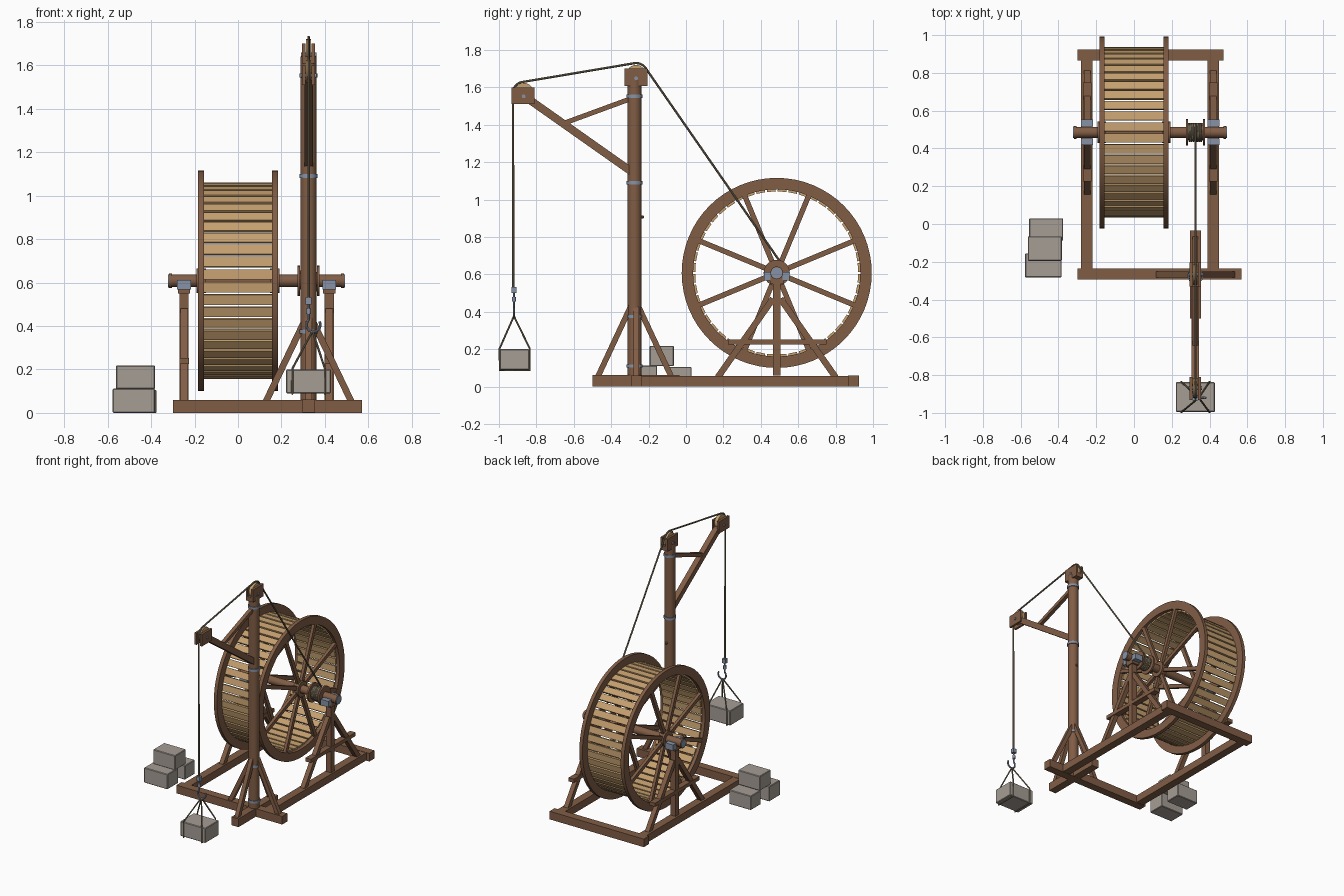
import bpy, bmesh, math
from mathutils import Vector, Matrix

if "Cube" in bpy.data.objects:
    bpy.data.objects.remove(bpy.data.objects["Cube"])


def material(name, rgb):
    m = bpy.data.materials.new(name)
    m.diffuse_color = (*rgb, 1)
    m.use_nodes = True
    m.node_tree.nodes["Principled BSDF"].inputs["Base Color"].default_value = m.diffuse_color
    return m


WOOD = material("brown_timber", (0.22, 0.11, 0.06))
PLANK = material("pale_plank", (0.56, 0.35, 0.16))
ROPE = material("hemp_rope", (0.22, 0.18, 0.115))
IRON = material("blue_grey_iron", (0.24, 0.29, 0.38))
STONE = material("grey_stone", (0.38, 0.34, 0.30))


def finish(name, bm, mat, smooth=False):
    me = bpy.data.meshes.new(name)
    bmesh.ops.recalc_face_normals(bm, faces=bm.faces)
    bm.to_mesh(me)
    bm.free()
    me.materials.append(mat)
    ob = bpy.data.objects.new(name, me)
    bpy.context.collection.objects.link(ob)
    if smooth:
        bpy.ops.object.select_all(action='DESELECT')
        ob.select_set(True)
        bpy.context.view_layer.objects.active = ob
        bpy.ops.object.shade_smooth_by_angle(angle=math.radians(35))
    return ob


def box(name, x, y, z, mat, bevel=0.0):
    """Box from (min, max) pairs."""
    bm = bmesh.new()
    c = Vector((sum(x) / 2, sum(y) / 2, sum(z) / 2))
    s = (x[1] - x[0], y[1] - y[0], z[1] - z[0], 1)
    bmesh.ops.create_cube(bm, size=1, matrix=Matrix.Translation(c) @ Matrix.Diagonal(s))
    if bevel:
        bmesh.ops.bevel(bm, geom=bm.edges[:], offset=bevel, segments=1, affect='EDGES')
    return finish(name, bm, mat)


def add_beam(bm, p, q, w, d, side):
    """Box from p to q, w wide along side and d deep across it."""
    p, q, side = Vector(p), Vector(q), Vector(side)
    axis = (q - p).normalized()
    rot = Matrix((side, axis.cross(side), axis)).transposed().to_4x4()
    m = Matrix.Translation((p + q) / 2) @ rot @ Matrix.Diagonal((w, d, (q - p).length, 1))
    bmesh.ops.create_cube(bm, size=1, matrix=m)


def beam(name, p, q, w, d, side, mat=WOOD):
    bm = bmesh.new()
    add_beam(bm, p, q, w, d, side)
    return finish(name, bm, mat)


def rod(name, p, q, r, mat, n=24):
    bm = bmesh.new()
    p, q = Vector(p), Vector(q)
    m = Matrix.Translation((p + q) / 2) @ (q - p).to_track_quat('Z', 'Y').to_matrix().to_4x4()
    bmesh.ops.create_cone(bm, cap_ends=True, segments=n, radius1=r, radius2=r,
                          depth=(q - p).length, matrix=m)
    return finish(name, bm, mat, True)


def cable(name, pts, r, mat):
    """Round tube along a path, turned into a mesh."""
    cu = bpy.data.curves.new(name, 'CURVE')
    cu.dimensions = '3D'
    cu.bevel_depth, cu.bevel_resolution, cu.use_fill_caps = r, 2, True
    sp = cu.splines.new('POLY')
    sp.points.add(len(pts) - 1)
    for a, b in zip(sp.points, pts):
        a.co = (*b, 1)
    tmp = bpy.data.objects.new(name + "_path", cu)
    bpy.context.collection.objects.link(tmp)
    bpy.context.view_layer.update()
    bm = bmesh.new()
    me = bpy.data.meshes.new_from_object(tmp.evaluated_get(bpy.context.evaluated_depsgraph_get()))
    bm.from_mesh(me)
    bpy.data.objects.remove(tmp)
    return finish(name, bm, mat, True)


X, Y = (1, 0, 0), (0, 1, 0)
CY, CZ = 0.485, 0.608          # wheel axis
MX, MY = 0.325, -0.275         # mast position

# Ground frame
for nm, x in (("left", (-0.28, -0.22)), ("right", (0.39, 0.45))):
    box(nm + "_sill", x, (-0.235, 0.865), (0.002, 0.058), WOOD)
box("front_sill", (-0.30, 0.57), (-0.295, -0.235), (0, 0.06), WOOD)
box("back_sill", (-0.30, 0.475), (0.865, 0.925), (0, 0.06), WOOD)
box("mast_foot_beam", (0.296, 0.354), (-0.50, -0.035), (0.001, 0.062), WOOD)

# Trestles carrying the axle
for nm, x in (("left", -0.248), ("right", 0.42)):
    box(nm + "_post", (x - 0.021, x + 0.021), (CY - 0.021, CY + 0.021), (0.06, 0.565), WOOD)
    box(nm + "_bearing_block", (x - 0.028, x + 0.028), (CY - 0.035, CY + 0.035), (0.55, 0.605), WOOD)
    for s in (-1, 1):
        beam(nm + "_trestle_leg", (x, CY + s * 0.315, 0.05), (x, CY + s * 0.02, 0.47), 0.034, 0.034, X)
        box(nm + "_bearing_lug", (x - 0.032, x + 0.032),
            sorted((CY + s * 0.032, CY + s * 0.068)), (0.568, 0.612), IRON)
    box(nm + "_tie_bar", (x - 0.022, x + 0.022), (0.225, 0.75), (0.225, 0.252), WOOD)

# Axle, end collars and iron end plates
rod("axle", (-0.31, CY, CZ), (0.48, CY, CZ), 0.029, WOOD)
for x, s in ((-0.318, -1), (0.488, 1)):
    rod("axle_collar", (x, CY, CZ), (x - s * 0.014, CY, CZ), 0.034, WOOD)
    rod("axle_end_plate", (x + s * 0.004, CY, CZ), (x - s * 0.002, CY, CZ), 0.03, IRON)

# Wheel rims, hubs and spokes
for nm, x in (("left", -0.17), ("right", 0.17)):
    bm = bmesh.new()
    prof = [bm.verts.new((x + a, CY, CZ + r)) for a, r in
            ((-0.013, 0.447), (0.013, 0.447), (0.013, 0.508), (-0.013, 0.508))]
    edges = [bm.edges.new((prof[i], prof[(i + 1) % 4])) for i in range(4)]
    bmesh.ops.spin(bm, geom=prof + edges, cent=(x, CY, CZ), axis=X, angle=math.tau, steps=64)
    bmesh.ops.remove_doubles(bm, verts=bm.verts, dist=1e-4)
    finish(nm + "_rim", bm, WOOD, True)
    rod(nm + "_hub", (x - 0.022, CY, CZ), (x + 0.022, CY, CZ), 0.057, WOOD)
    bm = bmesh.new()
    for i in range(8):
        a = math.radians(22.5 + 45 * i)
        d = Vector((0, math.cos(a), math.sin(a)))
        c = Vector((x, CY, CZ))
        add_beam(bm, c + d * 0.04, c + d * 0.455, 0.022, 0.028, X)
    finish(nm + "_spokes", bm, WOOD)

# Tread planks
bm = bmesh.new()
for i in range(48):
    a = math.tau * (i + 0.5) / 48
    d = Vector((0, math.cos(a), math.sin(a)))
    c = Vector((0, CY, CZ))
    add_beam(bm, c + d * 0.435, c + d * 0.451, 0.318, 0.047, X)
finish("tread_planks", bm, PLANK)

# Rope drum
for x in (0.28, 0.37):
    rod("drum_flange", (x - 0.006, CY, CZ), (x + 0.006, CY, CZ), 0.07, WOOD)
rod("drum_core", (0.28, CY, CZ), (0.37, CY, CZ), 0.04, WOOD)
coil = [(0.29 + 0.07 * i / 112, CY + 0.044 * math.cos(math.tau * i / 16),
         CZ + 0.044 * math.sin(math.tau * i / 16)) for i in range(113)]
cable("rope_coil", coil, 0.007, ROPE)

# Mast with iron bands and foot braces
rod("mast", (MX, MY, 0.06), (MX, MY, 1.64), 0.037, WOOD)
for z in (0.11, 0.375, 1.09, 1.553):
    rod("mast_band", (MX, MY, z - 0.009), (MX, MY, z + 0.009), 0.042, IRON)
for s in (-1, 1):
    beam("side_brace", (MX + s * 0.2, MY + 0.008, 0.045), (MX + s * 0.02, MY + 0.008, 0.42), 0.03, 0.03, Y)
    beam("fore_aft_brace", (MX, MY + s * 0.2, 0.045), (MX, MY + s * 0.02, 0.43), 0.03, 0.03, X)
rod("mast_cleat", (MX, MY + 0.03, 0.91), (MX, MY + 0.05, 0.905), 0.008, WOOD, 8)

# Jib and its strut
beam("jib", (MX, -0.285, 1.145), (MX, -0.86, 1.55), 0.04, 0.042, X)
beam("jib_strut", (MX, -0.28, 1.545), (MX, -0.64, 1.413), 0.028, 0.026, X)

# Pulley heads
PULLEYS = (("mast", -0.267, 1.668, (-0.33, -0.205), (1.608, 1.70)),
           ("jib", -0.868, 1.572, (-0.932, -0.81), (1.51, 1.598)))
for nm, y, z, yr, zr in PULLEYS:
    for s in (-1, 1):
        box(nm + "_pulley_cheek", sorted((MX + s * 0.014, MX + s * 0.03)), yr, zr, WOOD)
    rod(nm + "_pulley", (MX - 0.012, y, z), (MX + 0.012, y, z), 0.052, PLANK)
    rod(nm + "_pulley_pin", (MX - 0.036, y, z - 0.02), (MX + 0.036, y, z - 0.02), 0.01, IRON, 12)
box("mast_head_block", (MX - 0.028, MX + 0.028), (-0.33, -0.205), (1.608, 1.64), WOOD)


# Hoisting rope over both pulleys down to the drum
def arc(y, z, r, a0, a1, n=8):
    return [(MX, y + r * math.cos(math.radians(a0 + (a1 - a0) * i / n)),
             z + r * math.sin(math.radians(a0 + (a1 - a0) * i / n))) for i in range(n + 1)]


path = [(MX, -0.923, 0.52)]
path += arc(-0.868, 1.572, 0.057, 180, 99)
path += arc(-0.267, 1.668, 0.062, 99, 35)
path += [(MX, CY + 0.04, CZ + 0.028)]
cable("hoist_rope", path, 0.006, ROPE)

# Hook assembly
LY = -0.92
box("hook_block", (MX - 0.014, MX + 0.014), (LY - 0.014, LY + 0.014), (0.5, 0.532), IRON)
rod("hook_swivel", (MX, LY, 0.455), (MX, LY, 0.48), 0.011, IRON, 12)
hook = [(MX, LY, 0.51), (MX, LY, 0.43)]
hook += [(0.347 + 0.032 * math.cos(math.radians(a)), LY, 0.405 + 0.032 * math.sin(math.radians(a)))
         for a in range(150, 391, 20)]
cable("hook", hook, 0.006, IRON)

# Hanging stone with slings running down its faces
box("hanging_stone", (0.222, 0.428), (-0.995, -0.837), (0.09, 0.20), STONE, 0.004)
for sx in (-1, 1):
    for sy in (-1, 1):
        x, y = MX + sx * 0.075, -0.916 + sy * 0.081
        cable("sling", [(0.343, LY, 0.377), (x, y, 0.203), (x, y, 0.088), (x, -0.916, 0.088)], 0.005, ROPE)

# Stacked stones
box("rear_stone", (-0.555, -0.375), (-0.088, 0.03), (0, 0.105), STONE, 0.004)
box("near_stone", (-0.577, -0.383), (-0.282, -0.155), (0, 0.112), STONE, 0.004)
box("top_stone", (-0.562, -0.382), (-0.195, -0.065), (0.11, 0.218), STONE, 0.004)
